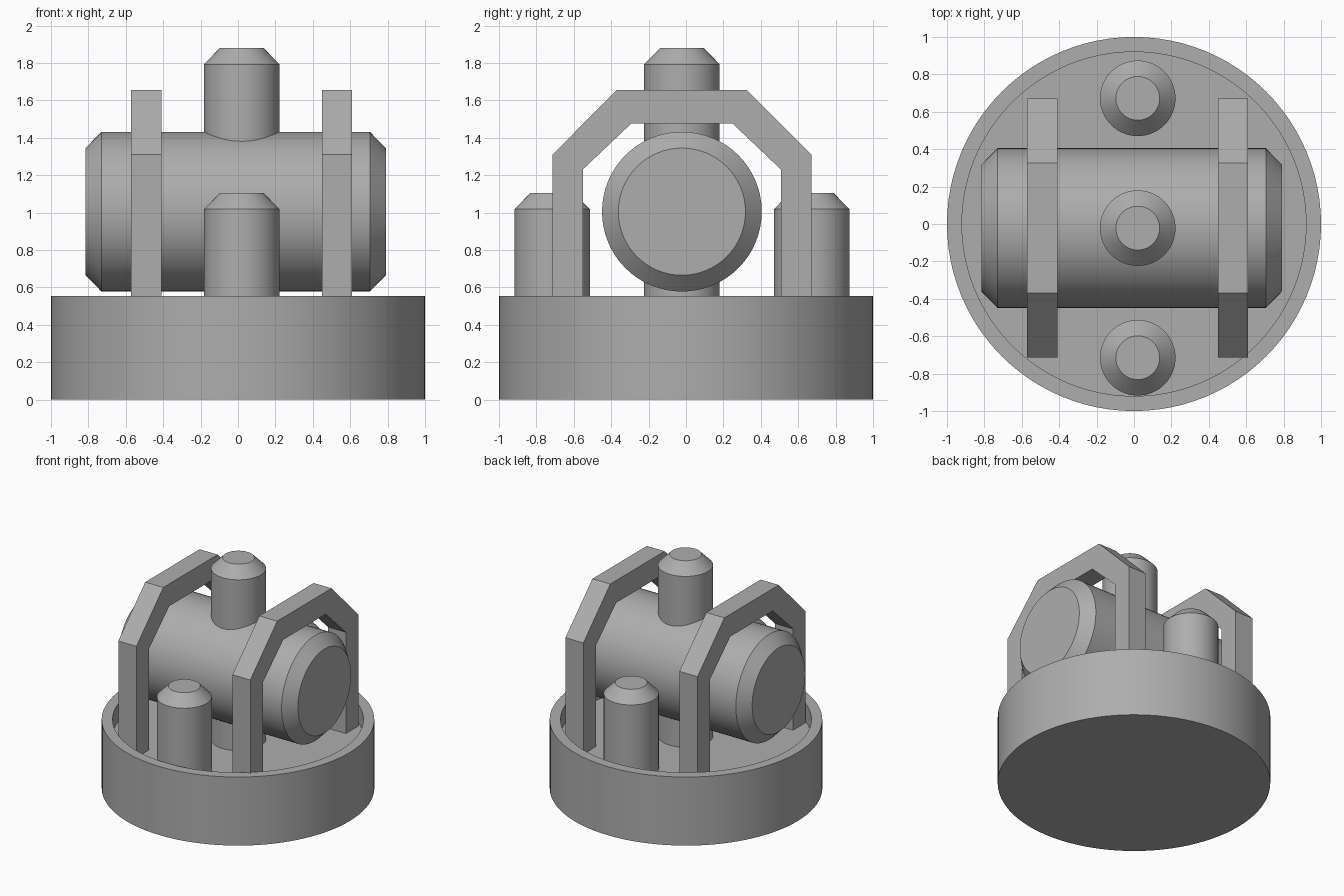
import bpy
import bmesh
import math
from mathutils import Matrix, Vector

if "Cube" in bpy.data.objects:
    bpy.data.objects.remove(bpy.data.objects["Cube"], do_unlink=True)

# Single plain grey
GREY = (0.42, 0.42, 0.42, 1.0)
grey = bpy.data.materials.new("plain grey")
grey.use_nodes = True
grey.diffuse_color = GREY
grey.node_tree.nodes["Principled BSDF"].inputs["Base Color"].default_value = GREY


def finish(name, bm, smooth):
    bmesh.ops.recalc_face_normals(bm, faces=bm.faces)
    mesh = bpy.data.meshes.new(name)
    bm.to_mesh(mesh)
    bm.free()
    mesh.materials.append(grey)
    obj = bpy.data.objects.new(name, mesh)
    bpy.context.collection.objects.link(obj)
    if smooth:
        bpy.ops.object.select_all(action="DESELECT")
        obj.select_set(True)
        bpy.context.view_layer.objects.active = obj
        bpy.ops.object.shade_smooth_by_angle(angle=math.radians(30))
    return obj


def lathe(name, profile, matrix=Matrix(), sides=64):
    """Turn a (radius, height) profile about z and cap both ends."""
    bm = bmesh.new()
    rings = []
    for r, h in profile:
        angles = [2 * math.pi * i / sides for i in range(sides)]
        rings.append([bm.verts.new((r * math.cos(a), r * math.sin(a), h)) for a in angles])
    for low, high in zip(rings, rings[1:]):
        for i in range(sides):
            j = (i + 1) % sides
            bm.faces.new((low[i], low[j], high[j], high[i]))
    bm.faces.new(rings[0])
    bm.faces.new(rings[-1])
    bm.transform(matrix)
    return finish(name, bm, True)


def arch(name, x0, x1, outline):
    """Extrude a (y, z) outline between two x positions."""
    bm = bmesh.new()
    face = bm.faces.new([bm.verts.new((x0, y, z)) for y, z in outline])
    new = bmesh.ops.extrude_face_region(bm, geom=[face])["geom"]
    moved = [v for v in new if isinstance(v, bmesh.types.BMVert)]
    bmesh.ops.translate(bm, verts=moved, vec=Vector((x1 - x0, 0, 0)))
    return finish(name, bm, False)


FLOOR, RIM = 0.41, 0.555
CX, CY = 0.02, -0.022

# Round tray with a raised rim
lathe("base_tray", [(1, 0), (1, RIM), (0.92, RIM), (0.92, FLOOR)], sides=96)

# Horizontal drum with chamfered ends
lathe("drum", [(0.34, -0.815), (0.427, -0.73), (0.427, 0.705), (0.34, 0.79)],
      Matrix.Translation((0, CY, 1.005)) @ Matrix.Rotation(math.pi / 2, 4, "Y"))

# Upright posts with chamfered tops
for name, y, top in (("front_post", -0.715, 1.105),
                     ("centre_post", CY, 1.88),
                     ("back_post", 0.672, 1.105)):
    lathe(name, [(0.202, FLOOR), (0.202, top - 0.087), (0.117, top)],
          Matrix.Translation((CX, y, 0)))

# Two angular arches over the drum
outer = [(0.692, FLOOR), (0.692, 1.31), (0.348, 1.655)]
inner = [(0.272, 1.475), (0.53, 1.23), (0.53, FLOOR)]
outline = [(CY + y, z) for y, z in outer]
outline += [(CY - y, z) for y, z in reversed(outer)]
outline += [(CY - y, z) for y, z in reversed(inner)]
outline += [(CY + y, z) for y, z in inner]
arch("right_arch", -0.572, -0.41, outline)
arch("left_arch", 0.45, 0.61, outline)
